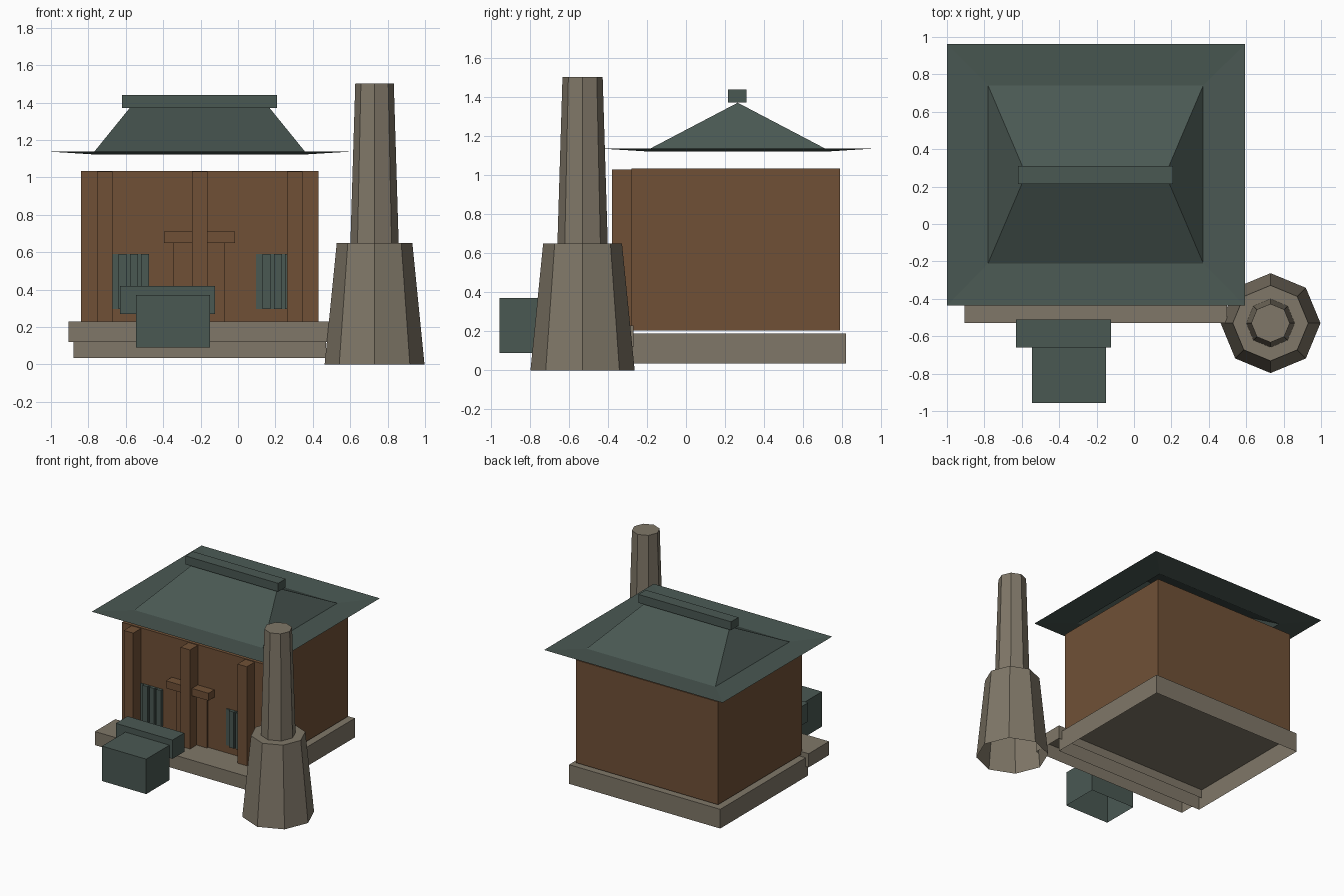
import bpy, bmesh, math

if "Cube" in bpy.data.objects:
    bpy.data.objects.remove(bpy.data.objects["Cube"])


def material(name, rgb):
    m = bpy.data.materials.new(name)
    m.diffuse_color = (*rgb, 1)
    m.use_nodes = True
    m.node_tree.nodes["Principled BSDF"].inputs["Base Color"].default_value = m.diffuse_color
    return m


STONE = material("warm grey stone", (0.215, 0.185, 0.138))
WOOD = material("brown wood", (0.162, 0.081, 0.037))
TEAL = material("dark teal slate", (0.068, 0.098, 0.086))


def finish(name, bm, mat):
    me = bpy.data.meshes.new(name)
    bm.to_mesh(me)
    bm.free()
    me.materials.append(mat)
    ob = bpy.data.objects.new(name, me)
    bpy.context.collection.objects.link(ob)
    return ob


def box(name, mat, x0, x1, y0, y1, z0, z1, open_bottom=True):
    bm = bmesh.new()
    bmesh.ops.create_cube(bm, size=1)
    for v in bm.verts:
        v.co.x = x1 if v.co.x > 0 else x0
        v.co.y = y1 if v.co.y > 0 else y0
        v.co.z = z1 if v.co.z > 0 else z0
    bm.normal_update()
    if open_bottom:
        down = [f for f in bm.faces if f.normal.z < -0.9]
        bmesh.ops.delete(bm, geom=down, context='FACES_ONLY')
    return finish(name, bm, mat)


def tower_stage(name, r0, r1, z0, z1, cx=0.73, cy=-0.53, n=8):
    # tapered octagon, closed on top and open below
    bm = bmesh.new()
    rings = [[bm.verts.new((cx + r * math.cos(math.tau * i / n),
                            cy + r * math.sin(math.tau * i / n), z))
              for i in range(n)] for r, z in ((r0, z0), (r1, z1))]
    lo, hi = rings
    for i in range(n):
        j = (i + 1) % n
        bm.faces.new((lo[i], lo[j], hi[j], hi[i]))
    bm.faces.new(hi)
    return finish(name, bm, STONE)


# Stone foundation and front step
box("foundation", STONE, -0.88, 0.47, -0.30, 0.82, 0.035, 0.19)
box("front_step", STONE, -0.907, 0.497, -0.53, -0.27, 0.12, 0.23)

# Wooden hall with three front posts
box("hall_body", WOOD, -0.84, 0.43, -0.28, 0.79, 0.205, 1.035, False)
for i, x in enumerate((-0.712, -0.205, 0.303)):
    box(f"front_post_{i + 1}", WOOD, x - 0.042, x + 0.042, -0.38, -0.28, 0.205, 1.03, False)

# Door and its lintel
box("door", WOOD, -0.345, -0.07, -0.295, -0.275, 0.205, 0.66)
box("door_lintel", WOOD, -0.395, -0.015, -0.355, -0.28, 0.65, 0.71, False)

# Slatted windows
for side, x0 in (("left", -0.675), ("right", 0.095)):
    box(f"{side}_window", TEAL, x0, x0 + 0.17, -0.287, -0.275, 0.295, 0.59, False)
    for k in range(3):
        x = x0 + 0.037 + k * 0.06
        box(f"{side}_window_slat_{k + 1}", TEAL, x, x + 0.043, -0.305, -0.28, 0.295, 0.59, False)

# Offering box in front of the step
box("offering_box", TEAL, -0.545, -0.15, -0.957, -0.66, 0.09, 0.372)
box("offering_box_back", TEAL, -0.63, -0.123, -0.66, -0.51, 0.268, 0.42)

# Hipped roof with shallow upturned eaves
bm = bmesh.new()


def loop(x0, x1, y0, y1, z):
    return [bm.verts.new(p) for p in ((x0, y0, z), (x1, y0, z), (x1, y1, z), (x0, y1, z))]


eave = loop(-1.0, 0.594, -0.437, 0.962, 1.137)
inner = loop(-0.78, 0.37, -0.21, 0.74, 1.123)
for i in range(4):
    j = (i + 1) % 4
    bm.faces.new((eave[i], eave[j], inner[j], inner[i]))
ra = bm.verts.new((-0.578, 0.265, 1.372))
rb = bm.verts.new((0.168, 0.265, 1.372))
a, b, c, d = inner
for f in ((a, b, rb, ra), (b, c, rb), (c, d, ra, rb), (d, a, ra)):
    bm.faces.new(f)
finish("hipped_roof", bm, TEAL)
box("ridge_beam", TEAL, -0.62, 0.208, 0.215, 0.31, 1.372, 1.44, False)

# Octagonal stone tower
tower_stage("tower_base", 0.267, 0.202, 0.0, 0.65)
tower_stage("tower_shaft", 0.129, 0.103, 0.65, 1.503)
